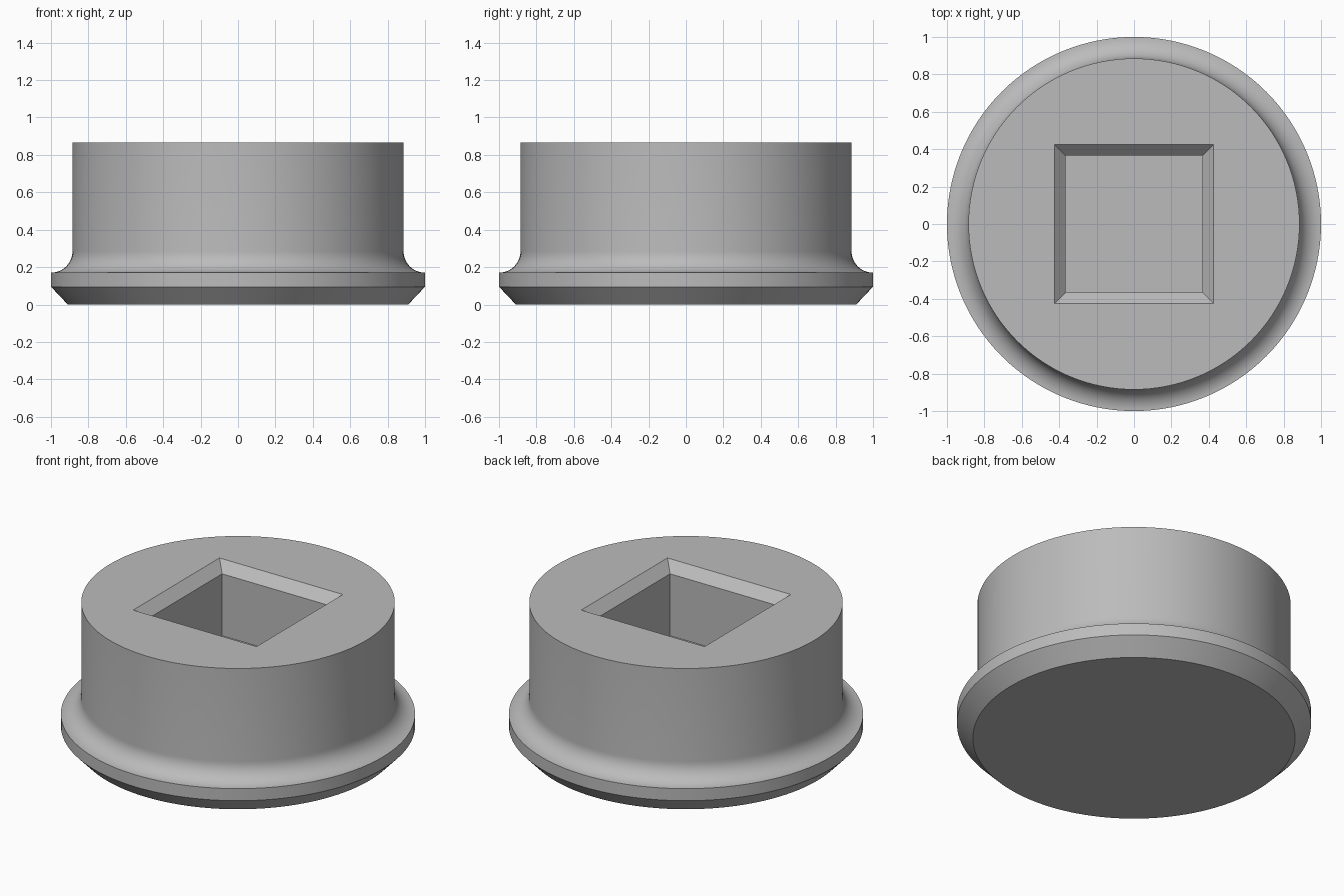
import bpy, bmesh, math

if "Cube" in bpy.data.objects:
    bpy.data.objects.remove(bpy.data.objects["Cube"], do_unlink=True)

HEIGHT, BODY_R, FILLET, RIM_TOP = 0.865, 0.885, 0.115, 0.17
SEGMENTS = 128

grey = bpy.data.materials.new("plain_grey")
grey.use_nodes = True
colour = (0.5, 0.5, 0.5, 1)
grey.diffuse_color = colour
grey.node_tree.nodes["Principled BSDF"].inputs["Base Color"].default_value = colour


def stack(name, rings):
    """Solid made by joining equal-sided rings of points from bottom to top."""
    bm = bmesh.new()
    loops = [[bm.verts.new(p) for p in ring] for ring in rings]
    for low, high in zip(loops, loops[1:]):
        for i in range(len(low)):
            j = (i + 1) % len(low)
            bm.faces.new((low[i], low[j], high[j], high[i]))
    bm.faces.new(loops[0][::-1])
    bm.faces.new(loops[-1])
    bmesh.ops.recalc_face_normals(bm, faces=bm.faces)
    mesh = bpy.data.meshes.new(name)
    bm.to_mesh(mesh)
    bm.free()
    mesh.materials.append(grey)
    obj = bpy.data.objects.new(name, mesh)
    bpy.context.collection.objects.link(obj)
    return obj


def circle(r, z):
    turn = 2 * math.pi / SEGMENTS
    return [(r * math.cos(i * turn), r * math.sin(i * turn), z) for i in range(SEGMENTS)]


def square(h, z):
    return [(-h, -h, z), (h, -h, z), (h, h, z), (-h, h, z)]


# Round plug: chamfered foot, rim, concave fillet, straight body
profile = [(0.91, 0), (1, 0.095)]
for i in range(13):
    a = math.pi / 2 * i / 12
    profile.append((BODY_R + FILLET * (1 - math.sin(a)),
                    RIM_TOP + FILLET * (1 - math.cos(a))))
profile.append((BODY_R, HEIGHT))
plug = stack("plug_body", [circle(r, z) for r, z in profile])

# Square socket with a chamfered mouth
cutter = stack("socket_cutter", [square(0.365, 0.42), square(0.365, HEIGHT - 0.06),
                                 square(0.425, HEIGHT), square(0.425, HEIGHT + 0.2)])
cutter.hide_render = True
cut = plug.modifiers.new("socket", "BOOLEAN")
cut.operation = "DIFFERENCE"
cut.solver = "EXACT"
cut.object = cutter

bpy.context.view_layer.objects.active = plug
bpy.ops.object.select_all(action="DESELECT")
plug.select_set(True)
bpy.ops.object.modifier_apply(modifier=cut.name)
bpy.data.objects.remove(cutter, do_unlink=True)
bpy.ops.object.shade_smooth_by_angle(angle=math.radians(30))
